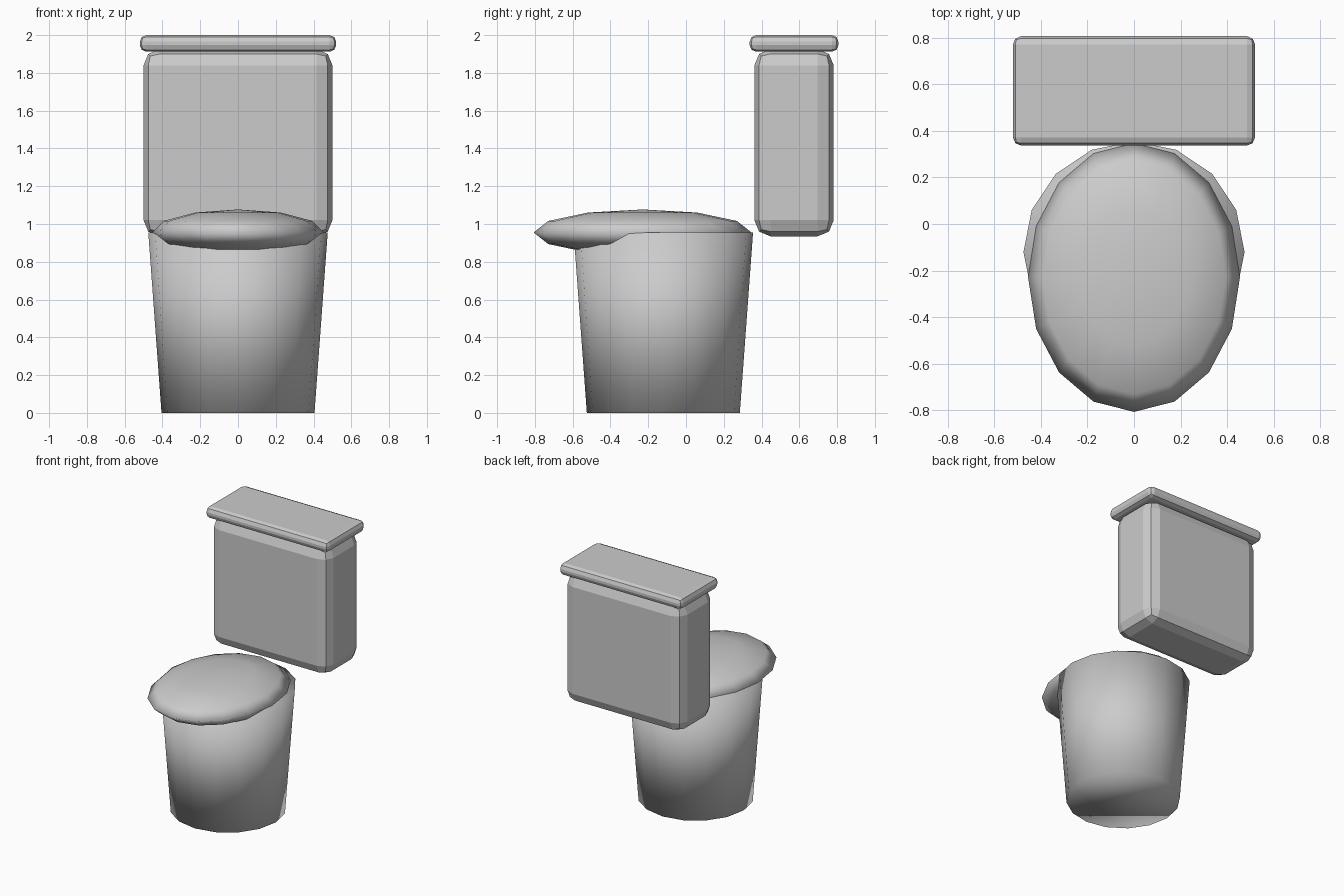
import bpy

if "Cube" in bpy.data.objects:
    bpy.data.objects.remove(bpy.data.objects["Cube"])


def bevelled_box(name, size, centre, width):
    bpy.ops.mesh.primitive_cube_add(size=1, location=centre)
    ob = bpy.context.object
    ob.name = name
    ob.scale = size
    bpy.ops.object.transform_apply(location=False, rotation=False, scale=True)
    mod = ob.modifiers.new("rounded_edges", 'BEVEL')
    mod.width = width
    mod.segments = 2
    return ob


# Bowl: 16-sided tapered pedestal, smooth shaded
bpy.ops.mesh.primitive_cone_add(vertices=16, radius1=0.405, radius2=0.475,
                                depth=0.955, location=(0, -0.12, 0.4775))
bowl = bpy.context.object
bowl.name = "bowl"
bpy.ops.object.shade_smooth()

# Seat cover: flattened oval sphere sunk into the bowl rim
bpy.ops.mesh.primitive_uv_sphere_add(segments=16, ring_count=6, radius=1,
                                     location=(0, -0.23, 0.955))
seat = bpy.context.object
seat.name = "seat_cover"
seat.scale = (0.455, 0.577, 0.122)
bpy.ops.object.transform_apply(location=False, rotation=False, scale=True)
bpy.ops.object.shade_smooth()

# Tank and its overhanging lid
bevelled_box("tank", (1.0, 0.42, 0.99), (0, 0.572, 1.43), 0.085)
bevelled_box("tank_lid", (1.04, 0.47, 0.088), (0, 0.572, 1.956), 0.035)
